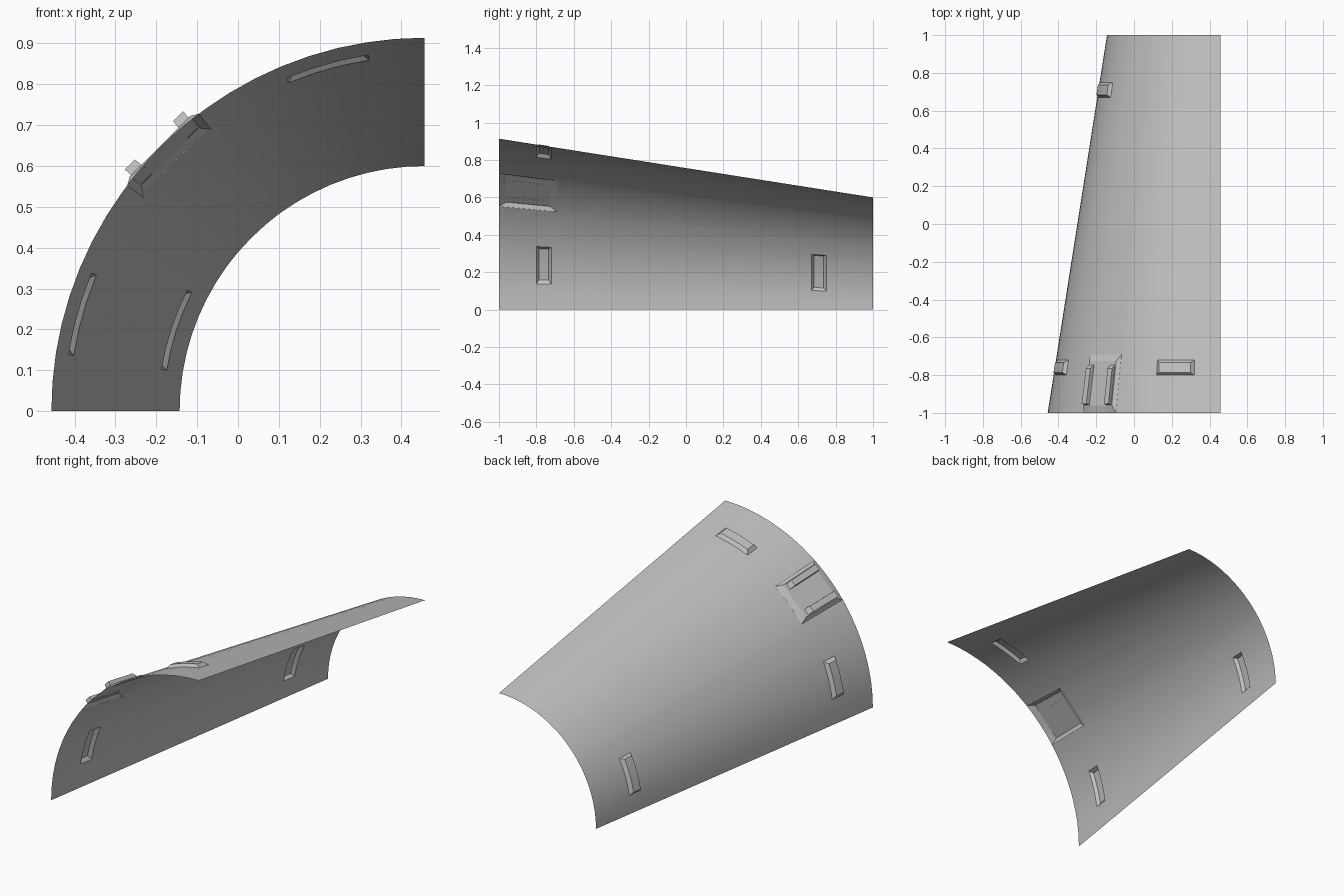
import bpy, bmesh, math

if "Cube" in bpy.data.objects:
    bpy.data.objects.remove(bpy.data.objects["Cube"])

CX = 0.457          # cone axis x (axis runs along y at z = 0)
SLOPE = 0.157       # radius lost per unit of y

grey = bpy.data.materials.new("plain grey")
grey.diffuse_color = (0.54, 0.54, 0.54, 1)
grey.use_nodes = True
grey.node_tree.nodes["Principled BSDF"].inputs["Base Color"].default_value = grey.diffuse_color


def cone_r(a, y):
    return 0.914 - SLOPE * (y + 1)


def raised(h):
    return lambda a, y: cone_r(a, y) + h


def flat(d):
    # flat plane at 45 degrees, sloping along with the cone
    return lambda a, y: (d - SLOPE * (y + 0.96)) / math.cos(math.radians(a - 45))


def point(a, y, r):
    t = math.radians(a)
    return (CX - r * math.cos(t), y, r * math.sin(t))


def finish(name, bm, angle):
    mesh = bpy.data.meshes.new(name)
    bm.to_mesh(mesh)
    bm.free()
    mesh.materials.append(grey)
    ob = bpy.data.objects.new(name, mesh)
    bpy.context.collection.objects.link(ob)
    bpy.ops.object.select_all(action='DESELECT')
    ob.select_set(True)
    bpy.context.view_layer.objects.active = ob
    bpy.ops.object.shade_smooth_by_angle(angle=math.radians(angle))
    return ob


def pad(name, a0, a1, y0, y1, da, dy0, dy1, base_r, top_r, n):
    """Raised patch with bevelled sides, open underneath."""
    bm = bmesh.new()
    rows = []
    for y, inset, rf in ((y0, 0, base_r), (y0 + dy0, da, top_r),
                         (y1 - dy1, da, top_r), (y1, 0, base_r)):
        lo, hi = a0 + inset, a1 - inset
        angs = [lo + (hi - lo) * k / n for k in range(n + 1)]
        rows.append([bm.verts.new(point(a, y, rf(a, y))) for a in angs])
    for r, s in zip(rows, rows[1:]):
        for k in range(n):
            bm.faces.new((r[k], r[k + 1], s[k + 1], s[k]))
    b0, t0, t1, b1 = rows
    bm.faces.new((b0[0], t0[0], t1[0], b1[0]))
    bm.faces.new((t0[n], b0[n], b1[n], t1[n]))
    return finish(name, bm, 12)


# Openings under the raised pads: (angle from, angle to, y from, y to)
small = {"lower_front_pad": (9, 22.5, -0.80, -0.72),
         "upper_front_pad": (67.5, 81, -0.80, -0.72),
         "rear_pad": (9, 27, 0.67, 0.75)}
plate = (37.2, 52.8, -1.0, -0.69)
holes = list(small.values()) + [plate]

# Quarter cone shell with the openings left out
angs = sorted({4.5 * i for i in range(21)} | {plate[0], plate[1]})
ys = sorted({-1.0, 1.0} | {v for h in holes for v in h[2:]})
bm = bmesh.new()
grid = [[bm.verts.new(point(a, y, cone_r(a, y))) for a in angs] for y in ys]
for j in range(len(ys) - 1):
    for i in range(len(angs) - 1):
        am, ym = (angs[i] + angs[i + 1]) / 2, (ys[j] + ys[j + 1]) / 2
        if any(h[0] < am < h[1] and h[2] < ym < h[3] for h in holes):
            continue
        bm.faces.new((grid[j][i], grid[j][i + 1], grid[j + 1][i + 1], grid[j + 1][i]))
finish("cone_shell", bm, 30)

# Small raised pads
for name, (a0, a1, y0, y1) in small.items():
    pad(name, a0, a1, y0, y1, 1.2, 0.014, 0.014, cone_r, raised(0.017),
        round((a1 - a0) / 4.5))

# Flat mounting plate at the front edge
pad("mounting_plate", *plate, 1.3, 0.04, 0.035, cone_r, flat(0.917), 6)

# Two ridges on the plate
for name, lo, hi in (("lower_ridge", -6.2, -4.0), ("upper_ridge", 4.0, 6.2)):
    pad(name, 45 + lo, 45 + hi, -0.958, -0.745, 0.06, 0.006, 0.02,
        flat(0.916), flat(0.939), 1)
